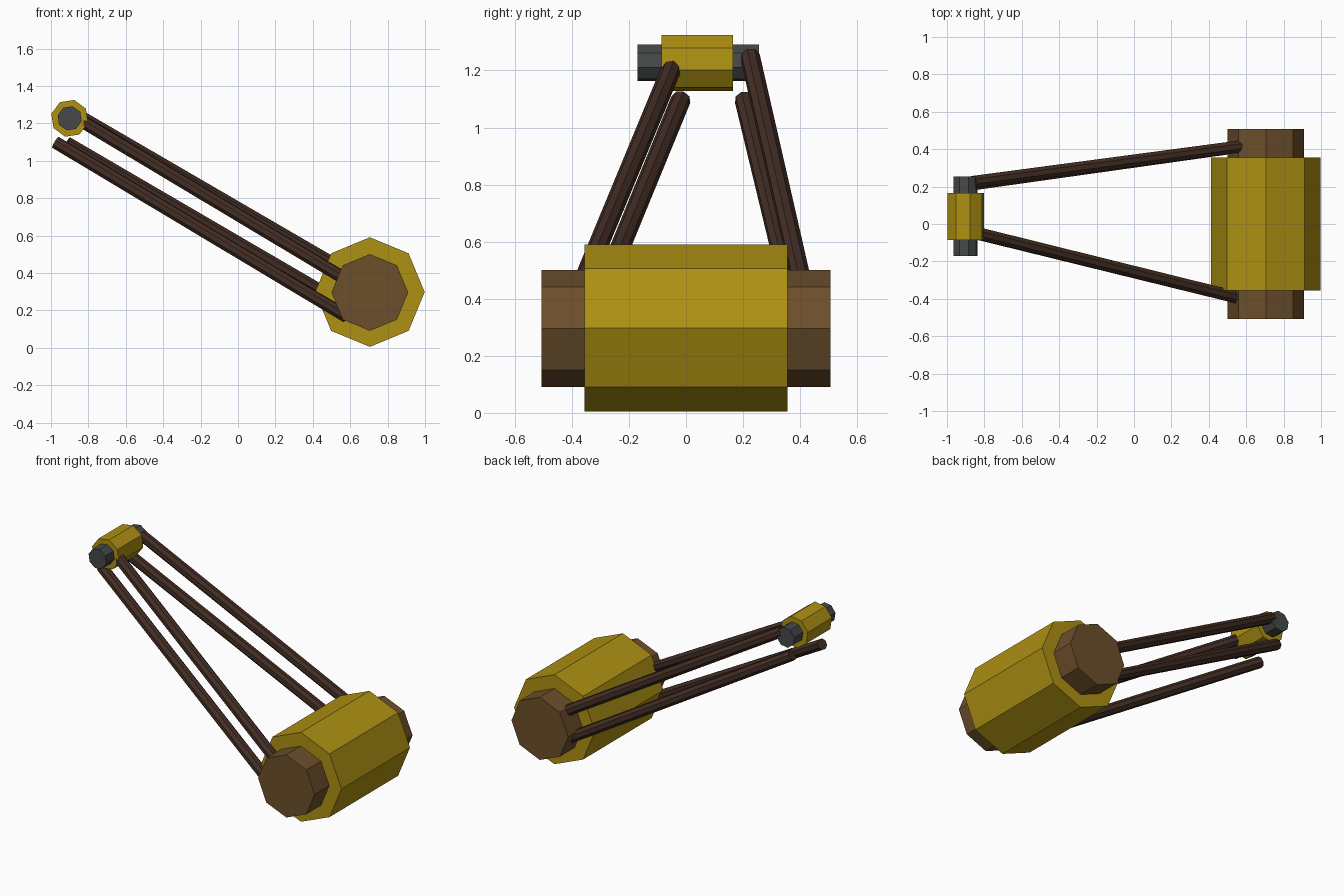
import bpy
import math
from mathutils import Vector

if "Cube" in bpy.data.objects:
    bpy.data.objects.remove(bpy.data.objects["Cube"])


def material(name, rgb):
    m = bpy.data.materials.new(name)
    m.diffuse_color = (*rgb, 1)
    m.use_nodes = True
    m.node_tree.nodes["Principled BSDF"].inputs["Base Color"].default_value = m.diffuse_color
    return m


yellow = material("yellow", (0.42, 0.28, 0.006))
brown = material("brown", (0.15, 0.078, 0.024))
dark_brown = material("dark_brown", (0.056, 0.027, 0.018))
grey = material("dark_grey", (0.062, 0.064, 0.066))


def bar(name, a, b, radius, mat, turn=0.0):
    """Flat-sided octagonal bar between two points."""
    a, b = Vector(a), Vector(b)
    d = b - a
    side = d.cross(Vector((0, 0, 1))).normalized()
    up = side.cross(d).normalized()
    verts = []
    for p in (a, b):
        for i in range(8):
            t = turn + i * math.pi / 4
            verts.append(p + radius * (math.cos(t) * side + math.sin(t) * up))
    faces = [(i, (i + 1) % 8, 8 + (i + 1) % 8, 8 + i) for i in range(8)]
    faces += [tuple(range(7, -1, -1)), tuple(range(8, 16))]
    mesh = bpy.data.meshes.new(name)
    mesh.from_pydata(verts, [], faces)
    mesh.materials.append(mat)
    ob = bpy.data.objects.new(name, mesh)
    bpy.context.collection.objects.link(ob)


# large lower pivot: drum and protruding hub
bar("lower_drum", (0.705, -0.355, 0.298), (0.705, 0.355, 0.298), 0.293, yellow)
bar("lower_hub", (0.705, -0.507, 0.296), (0.705, 0.507, 0.296), 0.205, brown)

# small upper pivot: drum and pin, turned with the arm
tilt = math.radians(31)
bar("upper_drum", (-0.9, -0.085, 1.227), (-0.9, 0.165, 1.227), 0.101, yellow, tilt)
bar("upper_pin", (-0.9, -0.17, 1.227), (-0.9, 0.255, 1.227), 0.066, grey, tilt)

# four converging arm rods
rods = {
    "front_upper_rod": ((-0.88, -0.038, 1.238), (0.60, -0.405, 0.352)),
    "front_lower_rod": ((-0.975, -0.018, 1.098), (0.58, -0.400, 0.167)),
    "back_upper_rod": ((-0.86, 0.225, 1.247), (0.60, 0.419, 0.398)),
    "back_lower_rod": ((-0.915, 0.205, 1.097), (0.58, 0.415, 0.225)),
}
for name, (a, b) in rods.items():
    bar(name, a, b, 0.035, dark_brown, math.pi / 8)
